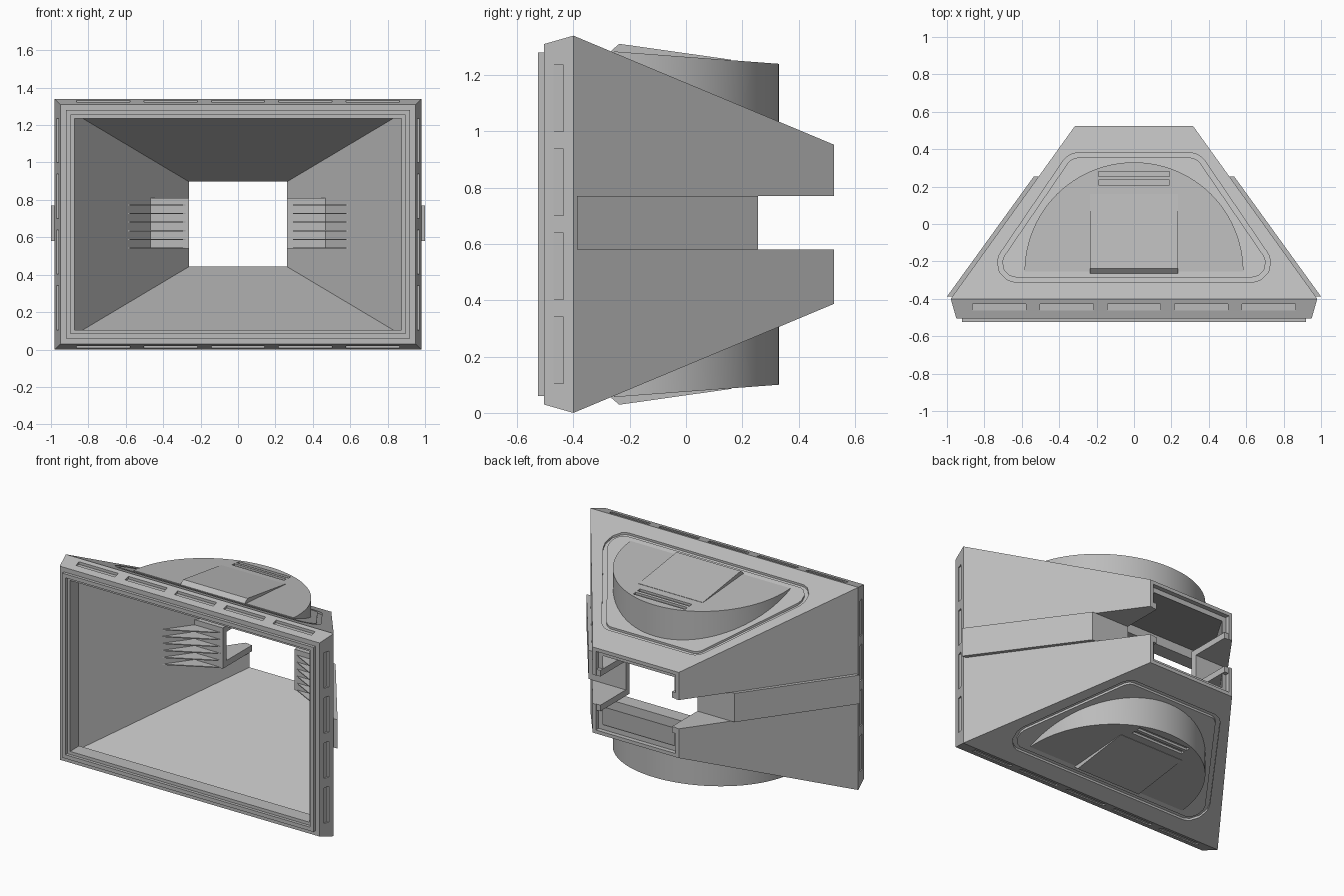
import bpy, bmesh, math
from mathutils import Vector

if bpy.data.objects.get("Cube"):
    bpy.data.objects.remove(bpy.data.objects["Cube"])

MID = 0.67          # mirror height
SLOPE_Z = 0.418     # roof fall per unit of depth

grey = bpy.data.materials.new("plain grey")
grey.use_nodes = True
grey.diffuse_color = (0.5, 0.5, 0.5, 1)
grey.node_tree.nodes["Principled BSDF"].inputs["Base Color"].default_value = (0.5, 0.5, 0.5, 1)


def finish(bm, name):
    bmesh.ops.recalc_face_normals(bm, faces=bm.faces)
    mesh = bpy.data.meshes.new(name)
    bm.to_mesh(mesh)
    bm.free()
    mesh.materials.append(grey)
    ob = bpy.data.objects.new(name, mesh)
    bpy.context.collection.objects.link(ob)
    return ob


def prism(bm, bottom, top):
    """Closed solid between two matching outlines."""
    lo = [bm.verts.new(p) for p in bottom]
    hi = [bm.verts.new(p) for p in top]
    n = len(lo)
    bm.faces.new(lo)
    bm.faces.new(hi)
    for i in range(n):
        bm.faces.new((lo[i], lo[(i + 1) % n], hi[(i + 1) % n], hi[i]))


def slab(bm, plan, z0, z1, sx=1):
    """Flat plate from a plan outline, on either side."""
    prism(bm, [(sx * x, y, z0) for x, y in plan], [(sx * x, y, z1) for x, y in plan])


def box(bm, x0, x1, y0, y1, z0, z1):
    slab(bm, [(x0, y0), (x1, y0), (x1, y1), (x0, y1)], z0, z1)


def roof(y):
    return 2 * MID - SLOPE_Z * (y + 0.4)


def flip(p):
    return (p[0], p[1], 2 * MID - p[2])


def cut(target, bm, name):
    tool = finish(bm, name)
    tool.hide_render = True
    mod = target.modifiers.new(name, 'BOOLEAN')
    mod.operation = 'DIFFERENCE'
    mod.solver = 'EXACT'
    mod.object = tool
    bpy.context.view_layer.objects.active = target
    bpy.ops.object.modifier_apply(modifier=mod.name)
    bpy.data.objects.remove(tool)


# Hollow tapered shell with front flange: rings of (depth, half width, half height)
rings = [(0.525, 0.315, 0.283), (-0.4, 0.98, 0.67), (-0.505, 0.95, 0.64),
         (-0.505, 0.92, 0.61), (-0.525, 0.92, 0.61), (-0.525, 0.895, 0.585),
         (-0.505, 0.895, 0.585), (-0.505, 0.875, 0.565), (-0.41, 0.875, 0.565),
         (-0.41, 0.93, 0.625), (0.495, 0.262, 0.227), (0.495, 0.292, 0.26),
         (0.525, 0.292, 0.26)]
bm = bmesh.new()
loops = [[bm.verts.new((sx * w, y, MID + sz * h)) for sx, sz in ((-1, -1), (1, -1), (1, 1), (-1, 1))]
         for y, w, h in rings]
for a, b in zip(loops, loops[1:] + loops[:1]):
    for i in range(4):
        j = (i + 1) % 4
        bm.faces.new((a[i], a[j], b[j], b[i]))
shell = finish(bm, "hood_shell")

# Side notches open to the back
bm = bmesh.new()
for sx in (-1, 1):
    slab(bm, [(0.2, 0.255), (0.8, 0.255), (0.8, 0.7), (0.2, 0.7)], 0.58, 0.77, sx)
cut(shell, bm, "notch_cutter")

# Shallow slots around the flange
bm = bmesh.new()
for i in range(-2, 3):
    for z0, z1 in ((-0.1, 0.025), (2 * MID - 0.025, 1.5)):
        box(bm, i * 0.36 - 0.143, i * 0.36 + 0.143, -0.462, -0.427, z0, z1)
for i in range(4):
    zc = MID + (i - 1.5) * 0.298
    for x0, x1 in ((-1.1, -0.955), (0.955, 1.1)):
        box(bm, x0, x1, -0.47, -0.435, zc - 0.118, zc + 0.118)
cut(shell, bm, "slot_cutter")


# Rounded trapezoid groove on top and bottom
def rounded(corners, r, steps=6):
    out = []
    n = len(corners)
    for i in range(n):
        p, a, b = (Vector(corners[k % n]) for k in (i, i - 1, i + 1))
        u, v = (a - p).normalized(), (b - p).normalized()
        half = u.angle(v) / 2
        c = p + (u + v).normalized() * (r / math.sin(half))
        t = r / math.tan(half)
        s, e = p + u * t - c, p + v * t - c
        for k in range(steps + 1):
            q = s.lerp(e, k / steps).normalized() * r
            out.append(c + q)
    return out


outer = rounded([(-0.35, 0.38), (0.35, 0.38), (0.82, -0.31), (-0.82, -0.31)], 0.1)
inner = rounded([(-0.334, 0.355), (0.334, 0.355), (0.772, -0.285), (-0.772, -0.285)], 0.075)
bm = bmesh.new()
for side in (lambda p: p, flip):
    rows = [[bm.verts.new(side((p.x, p.y, roof(p.y) + dz))) for p in line]
            for line, dz in ((outer, -0.014), (outer, 0.1), (inner, 0.1), (inner, -0.014))]
    for a, b in zip(rows, rows[1:] + rows[:1]):
        for i in range(len(a)):
            j = (i + 1) % len(a)
            bm.faces.new((a[i], a[j], b[j], b[i]))
cut(shell, bm, "groove_cutter")

# Raised side strips, notch pockets and inner fins
strips, pockets, fins = bmesh.new(), bmesh.new(), bmesh.new()
for sx in (-1, 1):
    slab(strips, [(0.96, -0.388), (1.0, -0.388), (0.535, 0.255), (0.49, 0.255)], 0.58, 0.77, sx)
    slab(pockets, [(0.262, 0.215), (0.53, 0.215), (0.5, 0.255), (0.262, 0.255)], 0.54, 0.81, sx)
    for z in (0.54, 0.77):
        slab(pockets, [(0.262, 0.25), (0.5, 0.25), (0.305, 0.52), (0.262, 0.52)], z, z + 0.04, sx)
    for i in range(6):
        z = 0.54 + i * 0.046
        slab(fins, [(0.63, 0.03), (0.51, 0.22), (0.27, 0.22)], z, z + 0.006, sx)
finish(strips, "side_strips")
finish(pockets, "notch_pockets")
finish(fins, "inner_fins")

# Half-round housings with a wedge panel and two slits
arc = [(0.585 * math.cos(math.pi * k / 48), -0.255 + 0.585 * math.sin(math.pi * k / 48)) for k in range(49)]


def lid(y):
    return 1.285 - 0.075 * (y + 0.27)


for name, side in (("top", lambda p: p), ("bottom", flip)):
    bm = bmesh.new()
    prism(bm, [side((x, y, roof(y) - 0.02)) for x, y in arc], [side((x, y, lid(y))) for x, y in arc])
    housing = finish(bm, name + "_housing")
    bm = bmesh.new()
    for y in (0.222, 0.268):
        plan = [(-0.19, y - 0.013), (0.19, y - 0.013), (0.19, y + 0.013), (-0.19, y + 0.013)]
        prism(bm, [side((a, b, lid(b) - 0.015)) for a, b in plan], [side((a, b, 1.5)) for a, b in plan])
    cut(housing, bm, name + "_slit_cutter")
    bpy.ops.object.select_all(action='DESELECT')
    housing.select_set(True)
    bpy.context.view_layer.objects.active = housing
    bpy.ops.object.shade_smooth_by_angle(angle=math.radians(25))
    # wedge panel
    bm = bmesh.new()
    profile = [(-0.265, 1.27), (-0.265, 1.287), (-0.237, 1.311), (0.16, lid(0.16) + 0.002), (0.16, 1.23)]
    prism(bm, [side((-0.235, y, z)) for y, z in profile], [side((0.235, y, z)) for y, z in profile])
    finish(bm, name + "_panel")
